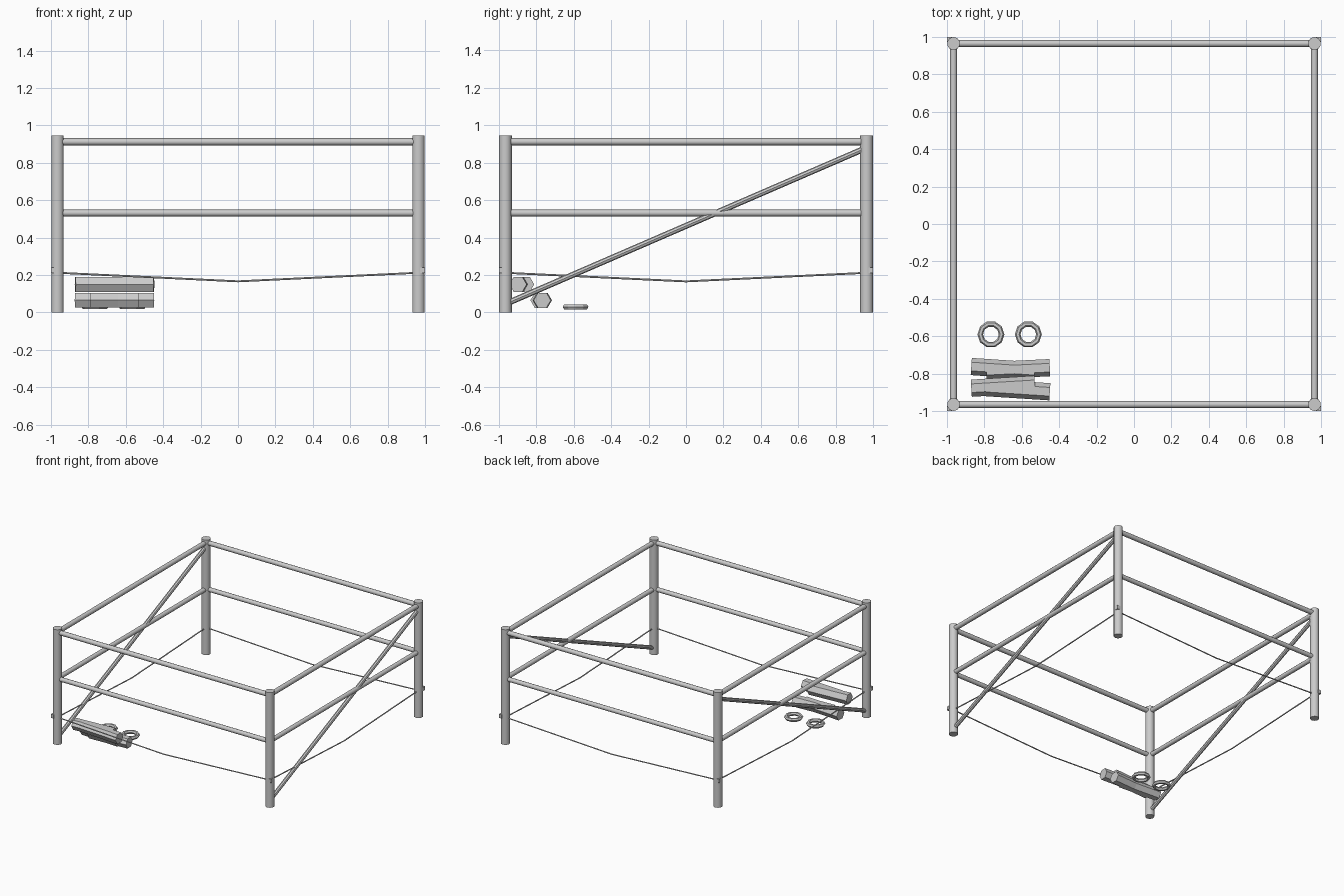
import bpy
import math
from mathutils import Vector

if "Cube" in bpy.data.objects:
    bpy.data.objects.remove(bpy.data.objects["Cube"])

P = 0.965  # distance of post centres from the middle


def rod(name, a, b, r, sides=10, spin=0.0):
    """Cylinder running from point a to point b."""
    a, b = Vector(a), Vector(b)
    d = b - a
    bpy.ops.mesh.primitive_cylinder_add(vertices=sides, radius=r, depth=d.length,
                                        location=(a + b) / 2)
    ob = bpy.context.object
    ob.name = name
    q = d.to_track_quat('Z', 'Y').to_matrix().to_4x4()
    ob.rotation_euler = q.to_euler()
    if spin:
        for v in ob.data.vertices:
            c, s = math.cos(spin), math.sin(spin)
            v.co.x, v.co.y = v.co.x * c - v.co.y * s, v.co.x * s + v.co.y * c
    if sides > 6:
        bpy.ops.object.shade_smooth_by_angle(angle=math.radians(40))
    return ob


# Corner posts with small rope cleats on the outer corners
corners = [(-P, -P), (P, -P), (P, P), (-P, P)]
for x, y in corners:
    rod("corner_post", (x, y, 0), (x, y, 0.945), 0.035)
    bpy.ops.mesh.primitive_cube_add(
        size=1, location=(math.copysign(0.987, x), math.copysign(0.987, y), 0.226))
    cleat = bpy.context.object
    cleat.name = "rope_cleat"
    cleat.scale = (0.026, 0.026, 0.03)

# Rails and sagging rope on each side
for i, (x0, y0) in enumerate(corners):
    x1, y1 = corners[(i + 1) % 4]
    rod("top_rail", (x0, y0, 0.912), (x1, y1, 0.912), 0.019)
    rod("middle_rail", (x0, y0, 0.531), (x1, y1, 0.531), 0.018)
    mid = ((x0 + x1) / 2, (y0 + y1) / 2, 0.166)
    rod("rope_half", (x0, y0, 0.212), mid, 0.005, 6)
    rod("rope_half", mid, (x1, y1, 0.212), 0.005, 6)

# Diagonal braces on the left and right sides
for x in (-P, P):
    rod("diagonal_brace", (x, -P, 0.045), (x, P, 0.88), 0.016, 8)

# Stacked hexagonal bundles: two overlapping pieces per layer
bundles = [((-0.87, -0.762, 0.065), (-0.53, -0.785, 0.065)),
           ((-0.79, -0.785, 0.065), (-0.45, -0.768, 0.065)),
           ((-0.87, -0.878, 0.15), (-0.53, -0.857, 0.15)),
           ((-0.79, -0.875, 0.15), (-0.45, -0.897, 0.15))]
for a, b in bundles:
    # corners of the hexagon point sideways
    ob = rod("stacked_log", a, b, 0.046, 6)
    pts = [(ob.rotation_euler.to_matrix() @ v.co).z for v in ob.data.vertices]
    if max(pts) > 0.043:
        for v in ob.data.vertices:
            c, s = math.cos(math.pi / 6), math.sin(math.pi / 6)
            v.co.x, v.co.y = v.co.x * c - v.co.y * s, v.co.x * s + v.co.y * c

# Two loose rings
for x in (-0.765, -0.565):
    bpy.ops.mesh.primitive_torus_add(location=(x, -0.59, 0.03), major_segments=10,
                                     minor_segments=6, major_radius=0.057,
                                     minor_radius=0.015)
    bpy.context.object.name = "loose_ring"
